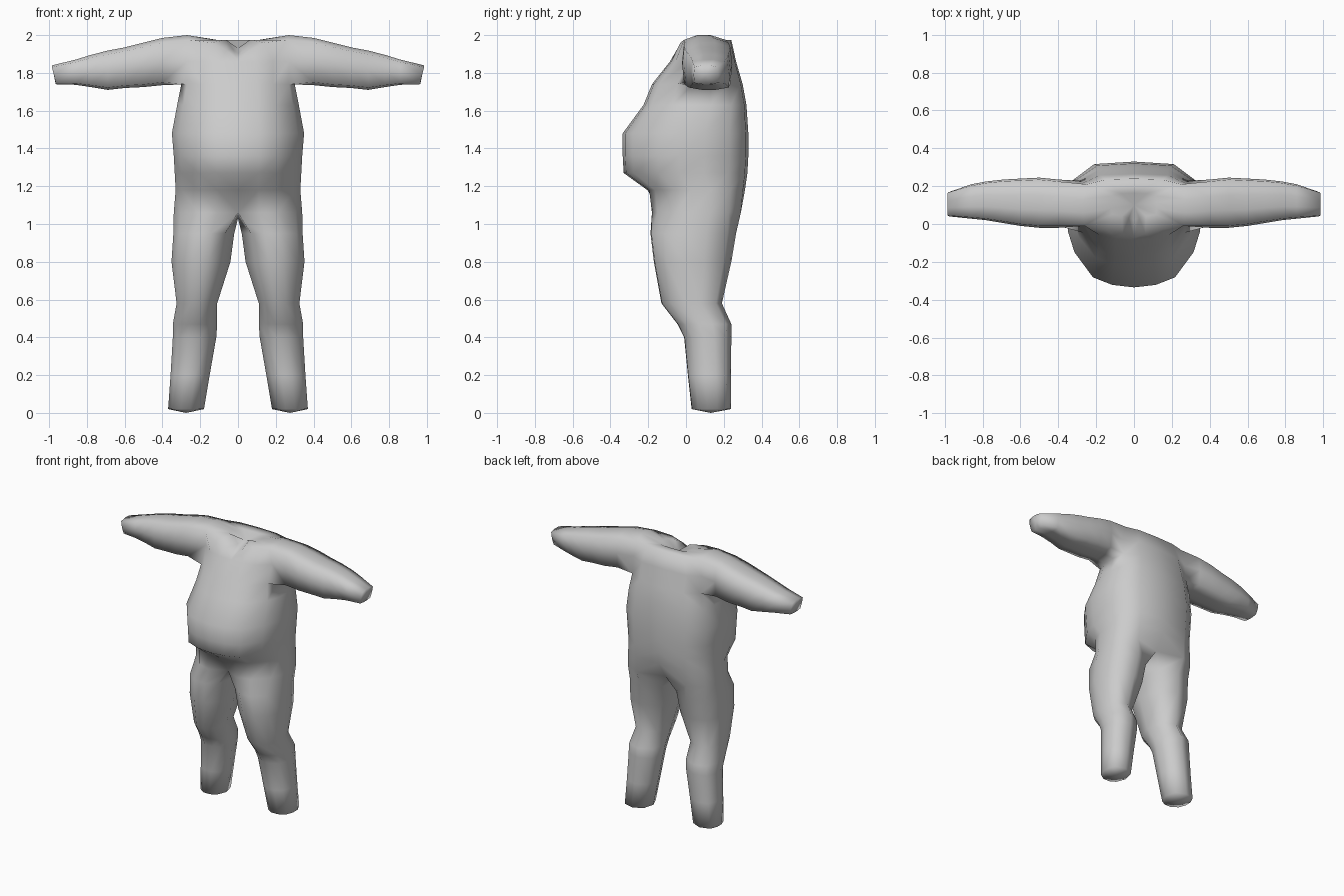
import bpy, bmesh
from mathutils import Vector

if "Cube" in bpy.data.objects:
    bpy.data.objects.remove(bpy.data.objects["Cube"])

bm = bmesh.new()


def verts(points):
    return [bm.verts.new(p) for p in points]


def skin(a, b, closed=False, skip=()):
    """Quads between two matching rows of vertices."""
    n = len(a)
    for i in range(n if closed else n - 1):
        if i not in skip:
            j = (i + 1) % n
            bm.faces.new((a[i], a[j], b[j], b[i]))


def fan(row, tip, closed=False):
    t = bm.verts.new(tip)
    for i in range(len(row) if closed else len(row) - 1):
        bm.faces.new((row[i], row[(i + 1) % len(row)], t))


# Half torso: front centre round the side to back centre
HALF = [(0, 0), (.33, .02), (.62, .08), (.9, .28), (1, .45),
        (1, .65), (.93, .85), (.6, .98), (0, 1)]
# z, half width, front y, back y
TORSO = [(1.06, .34, -.19, .30), (1.18, .33, -.205, .312), (1.27, .335, -.33, .325),
         (1.36, .34, -.335, .33), (1.48, .35, -.335, .33), (1.63, .322, -.225, .32),
         (1.74, .30, -.18, .30), (1.86, .30, -.085, .265)]
rows = []
for k, (z, w, f, b) in enumerate(TORSO):
    pts = [Vector((w * x, f + (b - f) * t, z)) for x, t in HALF]
    if k == 0:                      # crotch tucks in at the centre
        pts[0].y, pts[8].y = -.12, .24
    rows.append(verts(pts))
# Shoulder and collar row, with the V at the front centre
collar = [(0, -.075, 1.87), (.06, -.05, 1.92), (.14, -.03, 1.96), (.26, -.01, 1.975),
          (.27, .06, 2.0), (.27, .13, 2.0), (.25, .21, 1.975), (.15, .235, 1.975), (0, .24, 1.975)]
rows.append(verts(collar))
for k in range(len(rows) - 1):
    skin(rows[k], rows[k + 1], skip=(3, 4, 5) if k >= 6 else ())

# Sunken neck opening
mid = Vector((0, .1, 1.93))
neck = [Vector(p).lerp(mid, .55) for p in collar]
for p in neck[2:]:
    p.z = 1.975
neck = verts(neck)
skin(rows[-1], neck)
fan(neck, mid)

# Arm: grows out of the opening left in the torso side
low, middle, top = rows[6], rows[7], rows[8]
prev = low[3:7] + [middle[6]] + top[6:2:-1] + [middle[3]]
# x, front y, back y, bottom z, top z
ARM = [(.40, -.02, .235, 1.735, 1.985), (.50, -.02, .245, 1.725, 1.96),
       (.60, -.01, .24, 1.72, 1.935), (.69, .005, .235, 1.71, 1.918),
       (.78, .02, .225, 1.725, 1.895), (.86, .028, .21, 1.737, 1.87),
       (.975, .04, .17, 1.74, 1.84)]
U = (.04, .35, .65, .96)
for x, f, b, lo, hi in ARM:
    d, h = b - f, hi - lo
    lift = (.06, 0, 0, .06)
    slant = .01 if x > .9 else 0
    pts = [(x - slant, f + d * u, lo + h * e) for u, e in zip(U, lift)]
    pts.append((x, b, lo + h * .5))
    pts += [(x + slant, f + d * u, hi - h * e * 1.6) for u, e in zip(U[::-1], lift)]
    pts.append((x, f, lo + h * .5))
    ring = verts(pts)
    skin(prev, ring, closed=True)
    prev = ring
fan(prev, (.975, .105, 1.79), closed=True)

# Leg: bottom torso row closed by a crotch point
LEG_SHAPE = [(.15, .12), (.38, 0), (.65, .01), (.9, .16), (1, .4),
             (1, .65), (.88, .9), (.5, 1), (.12, .85), (0, .45)]
# z, inner x, outer x, front y, back y
LEG = [(.95, .02, .342, -.188, .265), (.80, .04, .352, -.17, .24), (.58, .11, .325, -.13, .19),
       (.47, .11, .345, -.045, .24), (.40, .115, .345, -.01, .24),
       (.20, .15, .357, .01, .238), (.02, .18, .37, .03, .238)]
prev = rows[0] + verts([(0, .06, 1.03)])
for z, xi, xo, f, b in LEG:
    ring = verts([(xi + (xo - xi) * u, f + (b - f) * v, z) for u, v in LEG_SHAPE])
    skin(prev, ring, closed=True)
    prev = ring
fan(prev, (.275, .13, 0), closed=True)

# Mirror the half into a whole body
bmesh.ops.mirror(bm, geom=bm.verts[:] + bm.edges[:] + bm.faces[:], axis='X', merge_dist=.0005)
bmesh.ops.remove_doubles(bm, verts=bm.verts, dist=.0005)
bmesh.ops.recalc_face_normals(bm, faces=bm.faces)
for face in bm.faces:
    face.smooth = True

mesh = bpy.data.meshes.new("body")
bm.to_mesh(mesh)
bm.free()
body = bpy.data.objects.new("body", mesh)
bpy.context.collection.objects.link(body)
grey = bpy.data.materials.new("light grey")
grey.diffuse_color = (.6, .6, .6, 1)
grey.use_nodes = True
grey.node_tree.nodes["Principled BSDF"].inputs["Base Color"].default_value = grey.diffuse_color
mesh.materials.append(grey)
